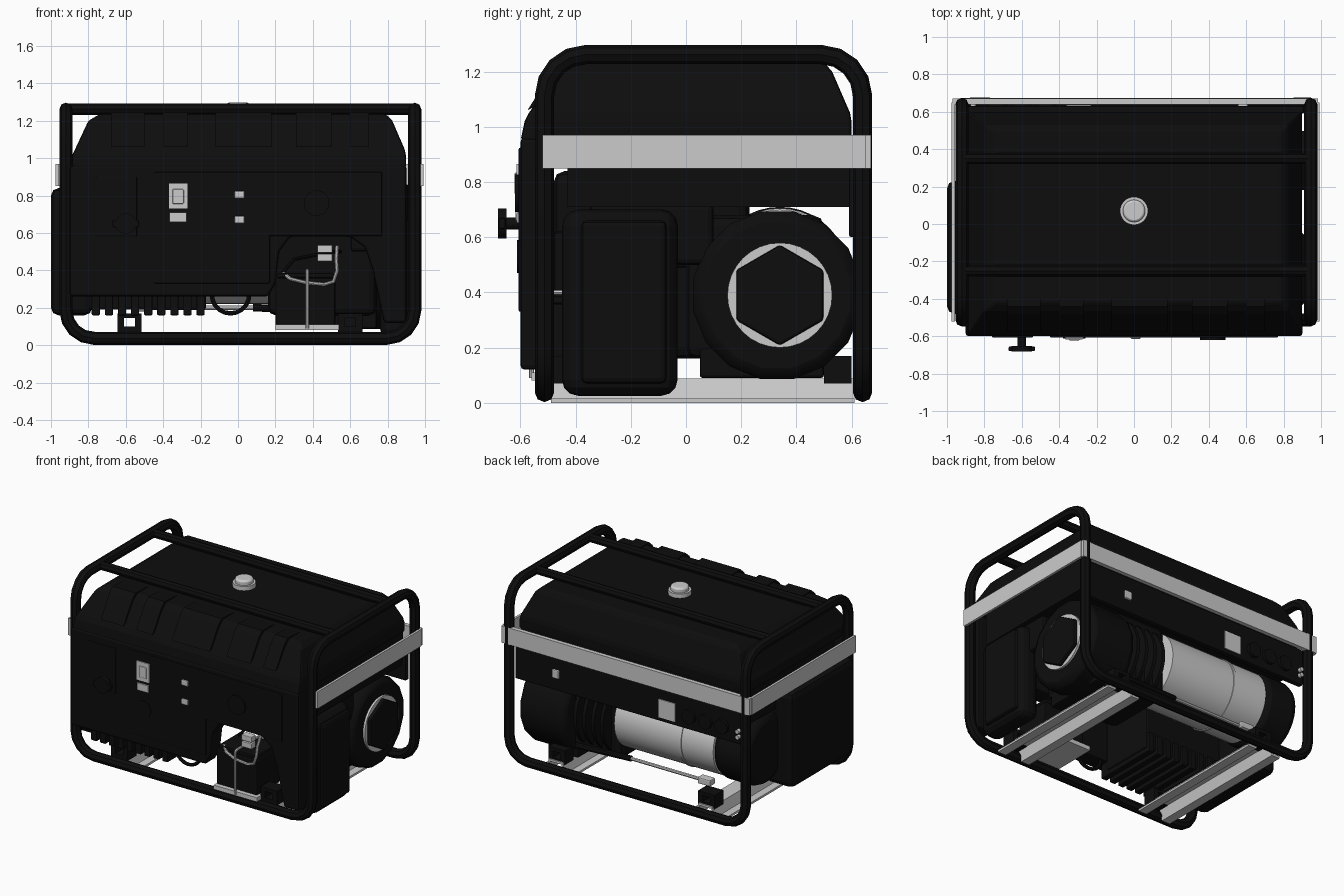
import bpy, bmesh, math
from mathutils import Vector, Matrix

if "Cube" in bpy.data.objects:
    bpy.data.objects.remove(bpy.data.objects["Cube"])

black = bpy.data.materials.new("black")
black.diffuse_color = (0.004, 0.004, 0.004, 1)
black.use_nodes = True
black.node_tree.nodes["Principled BSDF"].inputs["Base Color"].default_value = black.diffuse_color


def finish(name, bm, mat=black, bevel=0, segs=2, smooth=False):
    bmesh.ops.recalc_face_normals(bm, faces=bm.faces)
    me = bpy.data.meshes.new(name)
    bm.to_mesh(me)
    bm.free()
    ob = bpy.data.objects.new(name, me)
    bpy.context.collection.objects.link(ob)
    if mat:
        me.materials.append(mat)
    if bevel:
        m = ob.modifiers.new("bevel", "BEVEL")
        m.width, m.segments, m.limit_method = bevel, segs, "ANGLE"
    if smooth:
        bpy.ops.object.select_all(action="DESELECT")
        ob.select_set(True)
        bpy.context.view_layer.objects.active = ob
        bpy.ops.object.shade_smooth_by_angle(angle=math.radians(35))
    return ob


def loft(name, sections, mat=black, bevel=0, segs=2):
    """Rectangular sections (z, x0, x1, y0, y1) joined from bottom to top."""
    bm = bmesh.new()
    rings = [[bm.verts.new(p) for p in ((a, c, z), (b, c, z), (b, d, z), (a, d, z))]
             for z, a, b, c, d in sections]
    for r, s in zip(rings, rings[1:]):
        for i in range(4):
            bm.faces.new((r[i], r[(i + 1) % 4], s[(i + 1) % 4], s[i]))
    bm.faces.new(rings[0])
    bm.faces.new(rings[-1])
    return finish(name, bm, mat, bevel, segs)


def box(name, x0, x1, y0, y1, z0, z1, mat=black, bevel=0, segs=2):
    return loft(name, [(z0, x0, x1, y0, y1), (z1, x0, x1, y0, y1)], mat, bevel, segs)


def prism(name, pts, axis, a, b, mat=black, bevel=0):
    """Profile in XZ (axis y) or YZ (axis x), extruded from a to b."""
    bm = bmesh.new()
    at = (lambda p, t: (p[0], t, p[1])) if axis == "y" else (lambda p, t: (t, p[0], p[1]))
    f = bm.faces.new([bm.verts.new(at(p, a)) for p in pts])
    e = bmesh.ops.extrude_face_region(bm, geom=[f])
    d = Vector((0, b - a, 0)) if axis == "y" else Vector((b - a, 0, 0))
    bmesh.ops.translate(bm, vec=d, verts=[v for v in e["geom"] if isinstance(v, bmesh.types.BMVert)])
    return finish(name, bm, mat, bevel)


def cyl(name, axis, c, r, depth, mat=black, n=32, r2=None, turn=0, bevel=0):
    rot = {"x": Matrix.Rotation(math.pi / 2, 4, "Y"), "y": Matrix.Rotation(math.pi / 2, 4, "X"),
           "z": Matrix()}[axis]
    bm = bmesh.new()
    bmesh.ops.create_cone(bm, cap_ends=True, segments=n, radius1=r, radius2=r if r2 is None else r2,
                          depth=depth, matrix=Matrix.Translation(c) @ rot @ Matrix.Rotation(turn, 4, "Z"))
    return finish(name, bm, mat, bevel, 2, n > 12)


def tube(name, pts, r, fillet=0, closed=False, mat=black, res=2):
    """Round tube along a path whose corners are filleted."""
    P = [Vector(p) for p in pts]
    out = []
    for i, p in enumerate(P):
        if not fillet or (not closed and i in (0, len(P) - 1)):
            out.append(p)
            continue
        u, v = (P[i - 1] - p).normalized(), (P[(i + 1) % len(P)] - p).normalized()
        c = p + (u + v) * fillet
        for k in range(5):
            t = k / 4 * math.pi / 2
            out.append(c - v * fillet * math.cos(t) - u * fillet * math.sin(t))
    cu = bpy.data.curves.new(name, "CURVE")
    cu.dimensions, cu.bevel_depth, cu.bevel_resolution, cu.use_fill_caps = "3D", r, res, True
    s = cu.splines.new("POLY")
    s.points.add(len(out) - 1)
    for q, p in zip(s.points, out):
        q.co = (*p, 1)
    s.use_cyclic_u = closed
    tmp = bpy.data.objects.new("tmp", cu)
    bm = bmesh.new()
    bpy.context.collection.objects.link(tmp)
    bpy.context.view_layer.update()
    me = tmp.evaluated_get(bpy.context.evaluated_depsgraph_get()).to_mesh()
    bm.from_mesh(me)
    bpy.data.objects.remove(tmp)
    return finish(name, bm, mat, smooth=True)


# tubular frame: two end hoops joined by bottom bars, plus two top bars
XL, XR, YF, YB, ZB, ZT = -0.92, 0.945, -0.513, 0.64, 0.037, 1.262
tube("frame", [(XL, YF, ZB), (XL, YF, ZT), (XL, YB, ZT), (XL, YB, ZB),
               (XR, YB, ZB), (XR, YB, ZT), (XR, YF, ZT), (XR, YF, ZB)], 0.035, 0.15, True)
for y in (-0.25, 0.35):
    tube("top_bar", [(XL, y, ZT), (XR, y, ZT)], 0.03)

# grey strap round both ends and the back
box("strap_back", -0.97, 0.985, 0.64, 0.67, 0.85, 0.97, None)
box("strap_right", 0.975, 0.992, -0.52, 0.65, 0.85, 0.97, None)
box("strap_left", -0.975, -0.958, -0.52, 0.65, 0.85, 0.97, None)

# base channels (hat sections) with rubber mounts
for x in (-0.58, 0.6):
    hat = [(-.13, 0), (-.13, .015), (-.075, .015), (-.055, .088), (.055, .088), (.075, .015),
           (.13, .015), (.13, 0), (.065, 0), (.045, .073), (-.045, .073), (-.065, 0)]
    prism("base_channel", [(x + a, b) for a, b in hat], "y", -0.49, 0.61, None)
    for y in (-0.46, 0.55):
        box("mount", x - 0.065, x + 0.065, y - 0.05, y + 0.05, 0.07, 0.1)
        for s in (-1, 1):
            box("mount_side", x + s * 0.047 - 0.018, x + s * 0.047 + 0.018, y - 0.05, y + 0.05, 0.1, 0.15)
        box("mount_top", x - 0.065, x + 0.065, y - 0.05, y + 0.05, 0.145, 0.17)

# fuel tank with raised front pads, cap and underside
loft("tank", [(0.95, -.89, .9, -.6, .6), (1.02, -.885, .897, -.585, .6), (1.05, -.87, .89, -.57, .595),
              (1.2, -.8, .825, -.465, .53), (1.235, -.74, .79, -.42, .5)], bevel=0.012)
for a, b in ((-.68, -.5), (-.4, -.27), (-.12, .18), (.31, .5), (.6, .7)):
    prism("tank_pad", [(-.575, 1.06), (-.48, 1.21), (-.44, 1.245), (-.3, 1.238), (-.4, 1.15)], "x", a, b)
box("tank_underside", -0.87, 0.88, -0.43, 0.6, 0.71, 0.96)
cyl("cap_base", "z", (0, .07, 1.245), 0.075, 0.04, None)
cyl("cap", "z", (0, .07, 1.275), 0.06, 0.045, None, bevel=0.012)

# front control cowl with an opening over the battery
prism("front_cowl", [(-.9, .26), (.16, .26), (.2, .33), (.22, .5), (.28, .58), (.6, .58), (.68, .52),
                     (.72, .4), (.78, .12), (.9, .12), (.9, .96), (-.9, .96)], "y", -0.6, -0.48, bevel=0.015)
box("control_panel", -.45, .77, -.607, -.59, .585, .925, bevel=0.006)
box("control_panel_lower", -.45, .17, -.607, -.59, .33, .60, bevel=0.006)
box("side_hatch", -.76, -.54, -.607, -.59, .58, .9, bevel=0.006)
cyl("choke_stem", "y", (-.6, -.63, .65), 0.022, 0.09)
cyl("choke_knob", "y", (-.6, -.666, .65), 0.055, 0.03)
box("choke_bar", -.67, -.53, -.68, -.655, .63, .67, bevel=0.005)
cyl("socket", "y", (.42, -.607, .76), 0.068, 0.025)
cyl("key_switch", "y", (-.32, -.607, .53), 0.06, 0.012)
box("breaker_frame", -.37, -.27, -.614, -.6, .73, .865, None)
box("breaker_toggle", -.35, -.29, -.622, -.61, .755, .835, None, 0.006)
box("small_switch", -.365, -.275, -.618, -.6, .66, .71, None)
for z in (.805, .67):
    box("indicator", -.018, .035, -.615, -.6, z - .02, z + .02, None, 0.008)

# rear panel and its fittings
box("rear_panel", -.89, .91, .59, .63, .6, .86, bevel=0.01)
box("rear_latch", .555, .61, .62, .645, .69, .75, None, 0.008)
box("rear_plate", -.36, -.23, .62, .636, .63, .76, None)
for x in (-.47, -.6, -.73):
    cyl("rear_socket", "y", (x, .637, .7), 0.05, 0.03)
for z in (.66, .7):
    cyl("rear_terminal", "y", (-.86, .64, z), 0.015, 0.03, None, 12)

# engine block, recoil housing, hexagonal starter cover
box("engine_block", .16, .74, 0, .5, .16, .68, bevel=0.04)
box("crankcase_foot", .5, .74, .05, .5, .09, .2, bevel=0.01)
cyl("recoil_housing", "x", (.7, .33, .39), 0.31, 0.36, n=16, turn=math.pi / 16, bevel=0.04)
cyl("recoil_ring", "x", (.885, .34, .39), 0.19, 0.02, None)
cyl("recoil_hexagon", "x", (.9, .34, .39), 0.182, 0.04, n=6, turn=math.pi / 2, bevel=0.01)
for x in (.25, .32, .39, .46):
    cyl("engine_fin", "x", (x, .33, .42), 0.265, 0.025)

# generator barrel
cyl("generator_barrel", "x", (-.23, .34, .46), 0.24, 0.78, None, 40)
cyl("generator_band", "x", (-.36, .34, .46), 0.245, 0.02, None, 40)
cyl("generator_end", "x", (-.75, .34, .46), 0.25, 0.27, n=40, bevel=0.05)
tube("drain_rod", [(.08, .5, .2), (-.47, .5, .2)], 0.012, mat=None)
box("drain_tip", -.56, -.46, .47, .53, .18, .225, None, 0.008)
tube("drain_pipe", [(.5, .52, .19), (.08, .5, .2)], 0.02)

# air filter box at the right, exhaust box at the left
box("air_box", .76, .92, -.45, -.03, .025, .7, bevel=0.06, segs=3)
box("air_box_lid", .9, .94, -.38, -.07, .07, .66, bevel=0.03)
box("air_duct", .6, .85, -.35, .1, .5, .72, bevel=0.02)
box("exhaust_box", -1, -.78, -.48, .23, .16, .84, bevel=0.04)

# finned exhaust guard behind the cowl
box("exhaust_guard", -.8, -.17, -.48, -.08, .19, .62, bevel=0.015)
for i in range(9):
    x = -.76 + i * .07
    box("guard_fin", x - .022, x + .022, -.54, -.06, .16, .3, bevel=0.006)

# battery, tray, clamp and leads
box("battery_tray", .2, .54, -.56, -.2, .08, .11, None)
box("battery", .2, .52, -.53, -.27, .105, .36, bevel=0.01)
box("battery_lid", .21, .51, -.52, -.28, .36, .385, bevel=0.006)
tube("battery_clamp", [(.37, -.56, .09), (.37, -.56, .4), (.37, -.25, .4), (.37, -.25, .1)], 0.009, .02, mat=None)
tube("battery_lead", [(.24, -.5, .385), (.28, -.53, .355), (.36, -.55, .335), (.46, -.55, .325), (.51, -.55, .34),
                      (.53, -.55, .4), (.525, -.53, .46), (.53, -.5, .53)], 0.01, mat=None)
tube("second_lead", [(.24, -.34, .39), (.3, -.3, .46), (.4, -.25, .48), (.5, -.15, .5), (.55, .02, .5)], 0.01)
for z in (.515, .468):
    box("lead_connector", .425, .505, -.57, -.52, z - .02, z + .02, None, 0.004)
tube("fuel_hose", [(-.04 + .1 * math.cos(t), -.5, .27 - .1 * math.sin(t))
                   for t in [k * math.pi / 10 for k in range(11)]], 0.012)
